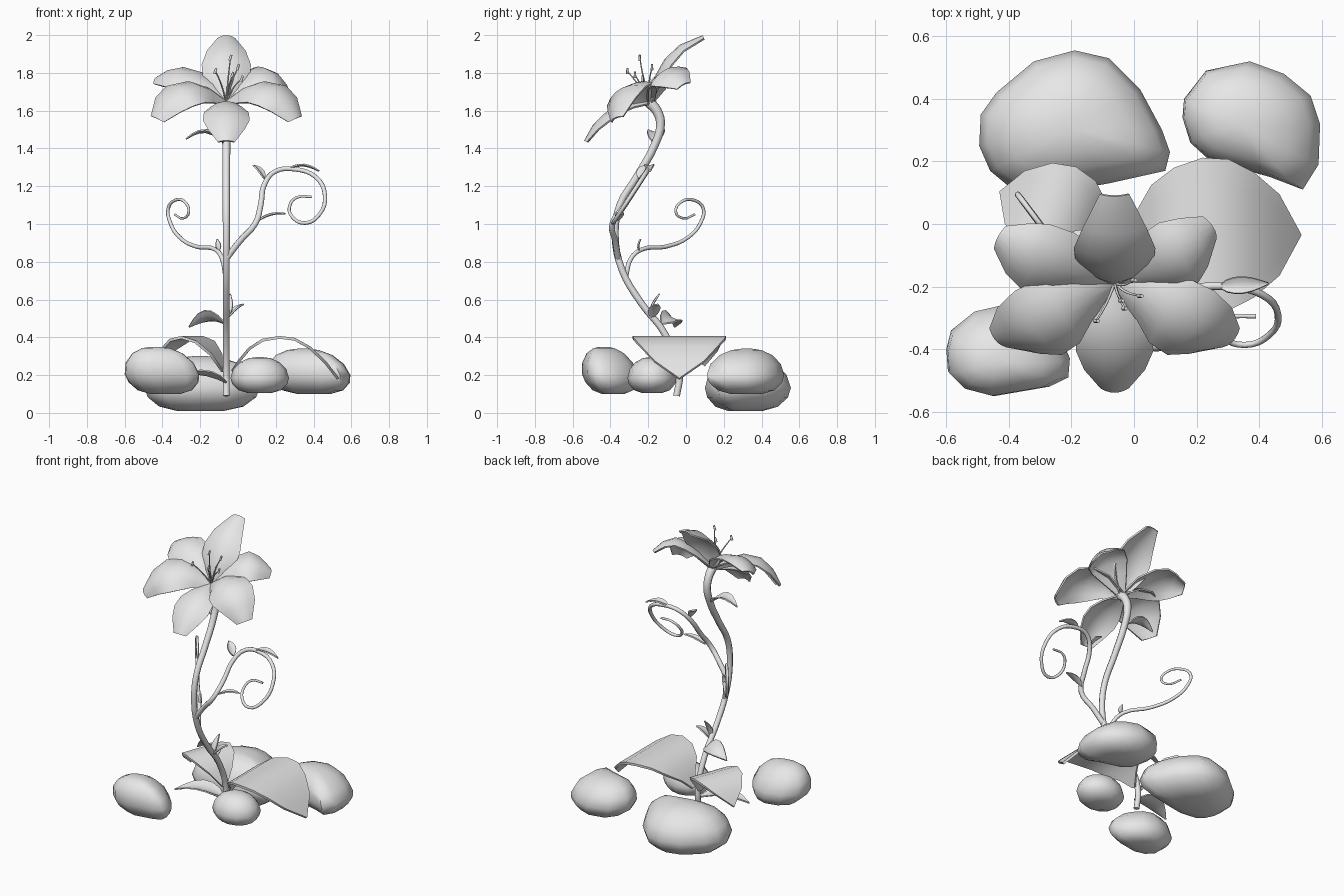
import bpy
import bmesh
import math
from mathutils import Vector

cube = bpy.data.objects.get("Cube")
if cube:
    bpy.data.objects.remove(cube, do_unlink=True)

grey = bpy.data.materials.new("pale_grey")
grey.use_nodes = True
grey.diffuse_color = (0.8, 0.8, 0.8, 1)
grey.node_tree.nodes["Principled BSDF"].inputs["Base Color"].default_value = (0.8, 0.8, 0.8, 1)

parts = []


def register(name, data):
    obj = bpy.data.objects.new(name, data)
    bpy.context.collection.objects.link(obj)
    data.materials.append(grey)
    parts.append(obj)
    return obj


def tube(name, points, thick, thin, power=1.0):
    """Round stalk through the points, going from one radius to the other."""
    curve = bpy.data.curves.new(name, "CURVE")
    curve.dimensions = "3D"
    curve.bevel_depth = 1.0
    curve.bevel_resolution = 2
    curve.resolution_u = 4
    curve.use_fill_caps = True
    spline = curve.splines.new("BEZIER")
    spline.bezier_points.add(len(points) - 1)
    for i, (bp, co) in enumerate(zip(spline.bezier_points, points)):
        t = (i / (len(points) - 1)) ** power
        bp.co = co
        bp.handle_left_type = bp.handle_right_type = "AUTO"
        bp.radius = thick + (thin - thick) * t
    register(name, curve)


def blade(name, spine, widths, up=(0, 0, 1), cup=0.0, thickness=0.01, columns=6):
    """Leaf or petal: a strip along the spine, as wide as widths say."""
    spine = [Vector(p) for p in spine]
    up = Vector(up)
    bm = bmesh.new()
    rows = []
    for i, (p, w) in enumerate(zip(spine, widths)):
        tangent = (spine[min(i + 1, len(spine) - 1)] - spine[max(i - 1, 0)]).normalized()
        side = tangent.cross(up).normalized()
        normal = side.cross(tangent)
        row = []
        for c in range(columns + 1):
            t = 2 * c / columns - 1
            row.append(bm.verts.new(p + side * w * t + normal * cup * w * t * t))
        rows.append(row)
    for a, b in zip(rows, rows[1:]):
        for c in range(columns):
            bm.faces.new((a[c], a[c + 1], b[c + 1], b[c]))
    bmesh.ops.remove_doubles(bm, verts=bm.verts, dist=0.0005)
    mesh = bpy.data.meshes.new(name)
    bm.to_mesh(mesh)
    bm.free()
    solid = register(name, mesh).modifiers.new("thickness", "SOLIDIFY")
    solid.thickness = thickness
    solid.offset = 0


def small_leaf(name, base, tip, width, arch=0.02, up=(0, 0, 1)):
    base, tip, up = Vector(base), Vector(tip), Vector(up)
    steps = [i / 6 for i in range(7)]
    spine = [base.lerp(tip, t) + up * arch * math.sin(math.pi * t) for t in steps]
    widths = [width * math.sin(math.pi * t ** 0.8) + 0.002 for t in steps]
    blade(name, spine, widths, up, 0.3, 0.008, 4)


def stone(name, outline, low, high, lean=(0, 0)):
    """Rounded stone: the plan outline scaled up a rounded height profile."""
    profile = [(0.4, 0), (0.73, 0.08), (0.94, 0.25), (1, 0.42),
               (0.91, 0.66), (0.68, 0.86), (0.38, 0.97), (0.13, 1)]
    n = len(outline)
    cx = sum(p[0] for p in outline) / n
    cy = sum(p[1] for p in outline) / n
    bm = bmesh.new()
    rings = []
    for s, h in profile:
        dx, dy = lean[0] * (h - 0.42), lean[1] * (h - 0.42)
        rings.append([bm.verts.new((cx + (x - cx) * s + dx, cy + (y - cy) * s + dy,
                                    low + (high - low) * h)) for x, y in outline])
    for a, b in zip(rings, rings[1:]):
        for i in range(n):
            j = (i + 1) % n
            bm.faces.new((a[i], a[j], b[j], b[i]))
    bm.faces.new(rings[0][::-1])
    bm.faces.new(rings[-1])
    bmesh.ops.recalc_face_normals(bm, faces=bm.faces)
    mesh = bpy.data.meshes.new(name)
    bm.to_mesh(mesh)
    bm.free()
    register(name, mesh)


# Stones around the foot
stone("large_back_stone", [
    (-.495, .25), (-.49, .35), (-.44, .42), (-.32, .52), (-.19, .555), (-.08, .53), (.02, .43),
    (.09, .3), (.115, .23), (.1, .17), (-.08, .13), (-.25, .1), (-.4, .12), (-.46, .17)],
    .01, .3)
stone("back_stone", [
    (.155, .34), (.16, .4), (.23, .49), (.37, .52), (.48, .48), (.565, .41), (.595, .32),
    (.59, .19), (.54, .11), (.435, .15), (.24, .205), (.18, .26)], .1, .34, (-.06, 0))
stone("front_right_stone", [
    (-.6, -.4), (-.585, -.34), (-.51, -.28), (-.4, -.255), (-.31, -.285), (-.24, -.36), (-.205, -.43),
    (-.21, -.49), (-.27, -.52), (-.445, -.55), (-.54, -.525), (-.595, -.47)], .1, .35, (-.05, -.05))
ring = [math.tau * i / 12 for i in range(12)]
stone("small_front_stone", [(.115 + .155 * math.cos(a), -.18 + .13 * math.sin(a)) for a in ring],
      .105, .295)

# Main stem, swelling under the blossom
stem = [(-.05, .09), (-.035, .2), (-.11, .415), (-.24, .585), (-.34, .76), (-.375, .945),
        (-.35, 1.1), (-.26, 1.25), (-.165, 1.42), (-.135, 1.53), (-.155, 1.6), (-.2, 1.65)]
tube("stem", [(-.062, y, z) for y, z in stem], .018, .03, 4)

# Curling tendrils; the depth of each follows its height or its sideways reach
curl = [(.09, 1), (.12, 1.1), (.14, 1.21), (.2, 1.28), (.3, 1.29), (.41, 1.25), (.46, 1.155),
        (.43, 1.05), (.355, 1.005), (.285, 1.04), (.275, 1.1), (.31, 1.14), (.39, 1.145)]
tube("left_tendril", [(-.06, -.36, .82), (.01, -.375, .91)]
     + [(x, -.39 + .655 * (z - 1), z) for x, z in curl], .017, .007)
curl = [(-.22, .88), (-.31, .93), (-.36, 1.01), (-.37, 1.08), (-.335, 1.125),
        (-.28, 1.115), (-.26, 1.065), (-.29, 1.03), (-.335, 1.05)]
tube("right_tendril", [(-.065, -.32, .72), (-.085, -.29, .82), (-.12, -.235, .865)]
     + [(x, -.4 - 1.33 * x, z) for x, z in curl], .013, .006)

# Broad leaves at the foot
arch = [(-.03, .22), (.01, .28), (.06, .34), (.13, .385), (.22, .4), (.3, .39),
        (.38, .345), (.46, .27), (.53, .18)]
blade("left_ground_leaf", [(x, -.035, z) for x, z in arch],
      [.01, .07, .16, .215, .247, .242, .2, .13, 0], thickness=.015)
arch = [(.02, .22), (.06, .31), (.12, .375), (.19, .4), (.26, .385), (.33, .33), (.38, .25)]
blade("right_ground_leaf", [(-.06 - .96 * d, -.035 + .36 * d, z) for d, z in arch],
      [.01, .08, .14, .16, .145, .09, 0], thickness=.015)
small_leaf("low_ground_leaf", (-.06, -.05, .16), (-.37, -.14, .17), .07, .04)

# Petals, their edges drooping, about a blossom axis that leans forward
axis = (0, -.45, .9)
heart = (-.062, -.19, 1.645)
petal_widths = [.025, .085, .122, .128, .1, .045]


def petal(name, spine, scale=1.0, flip=False):
    spine = [heart] + spine
    if flip:
        spine = [(2 * heart[0] - x, y, z) for x, y, z in spine]
    blade(name, spine, [w * scale for w in petal_widths], axis, -.36)


petal("back_petal", [(-.062, y, z) for y, z in
                     [(-.18, 1.72), (-.155, 1.79), (-.11, 1.87), (-.03, 1.945), (.09, 1.995)]])
petal("front_petal", [(-.062, y, z) for y, z in
                      [(-.28, 1.645), (-.36, 1.625), (-.43, 1.58), (-.49, 1.52), (-.535, 1.44)]], .95)
for side in ("left", "right"):
    petal(side + "_front_petal", [(.02, -.235, 1.705), (.1, -.29, 1.735), (.19, -.34, 1.715),
                                  (.26, -.365, 1.65), (.31, -.375, 1.56)], 1.05, side == "right")
petal("right_back_petal", [(-.14, -.17, 1.73), (-.23, -.145, 1.785), (-.32, -.12, 1.81),
                           (-.385, -.085, 1.8), (-.435, -.045, 1.77)], .95)
petal("left_back_petal", [(.02, -.165, 1.73), (.085, -.14, 1.785), (.15, -.105, 1.815),
                          (.21, -.06, 1.79), (.25, -.01, 1.74)], .95)

# Stamens with small anthers
tips = [(-.04, -.245, 1.88), (0, -.18, 1.83), (-.12, -.31, 1.81),
        (-.03, -.27, 1.79), (.02, -.23, 1.77)]
for i, tip in enumerate(tips):
    tip, base = Vector(tip), Vector(heart)
    bend = base.lerp(tip, .5) + Vector(axis) * .02
    tube(f"stamen_{i}", [base, bend, tip], .005, .003)
    tube(f"anther_{i}", [tip - Vector((.005, 0, .015)), tip, tip + Vector((.005, 0, .015))], .007, .006)

# Small leaves on the stem and tendrils
small_leaf("upper_stem_leaf", (-.065, -.165, 1.42), (-.275, -.15, 1.45), .045, .05)
small_leaf("lower_stem_leaf", (-.065, -.13, .47), (-.26, -.06, .455), .055, .045, (0, .5, .85))
small_leaf("lower_stem_sprout", (-.055, -.18, .5), (.03, -.15, .575), .03, .01)
small_leaf("lower_stem_shoot", (-.055, -.19, .51), (-.04, -.14, .63), .018, .01, (0, -1, 0))
small_leaf("tendril_leaf", (.14, -.25, 1.24), (.08, -.21, 1.31), .025, .01)
small_leaf("tendril_top_leaf", (.27, -.2, 1.295), (.43, -.19, 1.28), .025, .02)
small_leaf("tendril_side_leaf", (.11, -.36, 1.02), (.25, -.34, 1.055), .02, .012)
small_leaf("right_tendril_sprout", (-.1, -.25, .86), (-.11, -.24, .92), .012, .005, (0, -1, 0))

# Turn everything into plain meshes and smooth it
bpy.ops.object.select_all(action="DESELECT")
for obj in parts:
    obj.select_set(True)
bpy.context.view_layer.objects.active = parts[0]
bpy.ops.object.convert(target="MESH")
bpy.ops.object.shade_smooth_by_angle(angle=math.radians(75))
